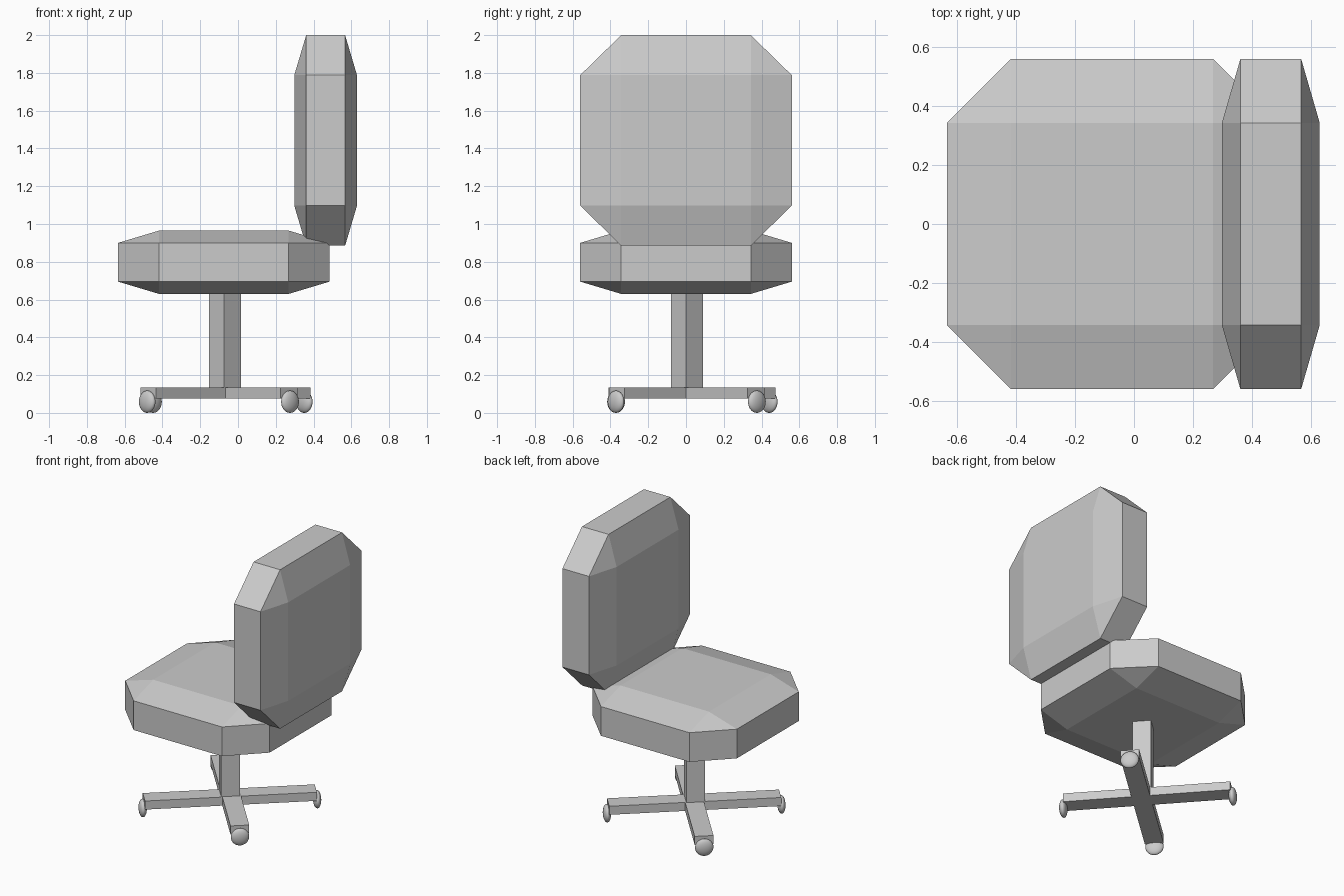
import bpy, bmesh
from math import atan2
from mathutils import Vector, Matrix

if "Cube" in bpy.data.objects:
    bpy.data.objects.remove(bpy.data.objects["Cube"])


def make_object(name, bm):
    bmesh.ops.recalc_face_normals(bm, faces=bm.faces)
    mesh = bpy.data.meshes.new(name)
    bm.to_mesh(mesh)
    bm.free()
    obj = bpy.data.objects.new(name, mesh)
    bpy.context.collection.objects.link(obj)
    return obj


def cushion(name, low, high, inset):
    """Box with every edge chamfered, inset differently along each axis."""
    bm = bmesh.new()
    for axis in range(3):
        for i in range(8):
            p = []
            for k in range(3):
                d = 0 if k == axis else inset[k]
                p.append(high[k] - d if i >> k & 1 else low[k] + d)
            bm.verts.new(p)
    bmesh.ops.convex_hull(bm, input=bm.verts)
    bmesh.ops.dissolve_limit(bm, angle_limit=0.01, verts=bm.verts, edges=bm.edges)
    return make_object(name, bm)


def box(name, centre, size, angle):
    bm = bmesh.new()
    bmesh.ops.create_cube(bm, size=1)
    bm.transform(Matrix.Translation(centre) @ Matrix.Rotation(angle, 4, 'Z')
                 @ Matrix.Diagonal((*size, 1)))
    return make_object(name, bm)


# Seat and backrest
cushion("seat", (-0.635, -0.56, 0.63), (0.485, 0.56, 0.965), (0.217, 0.217, 0.065))
cushion("backrest", (0.298, -0.56, 0.885), (0.63, 0.56, 2.0), (0.063, 0.217, 0.212))

# Post, turned to line up with the base
turn = atan2(0.735, 0.82)
box("post", (-0.07, 0.005, 0.37), (0.12, 0.12, 0.53), turn)

# Two crossed base beams with a flattened caster at each end
beams = [((-0.475, -0.365), (0.345, 0.37)), ((0.27, -0.365), (-0.445, 0.435))]
for n, (a, b) in enumerate(beams, 1):
    a, b = Vector(a), Vector(b)
    mid, run = (a + b) / 2, b - a
    angle = atan2(run.y, run.x)
    box(f"base_beam_{n}", (mid.x, mid.y, 0.105), (run.length, 0.12, 0.06), angle)
    for side, end in (("a", a), ("b", b)):
        pos = end + (end - mid).normalized() * 0.008
        bm = bmesh.new()
        bmesh.ops.create_uvsphere(bm, u_segments=24, v_segments=16, radius=1)
        bm.transform(Matrix.Translation((pos.x, pos.y, 0.059))
                     @ Matrix.Rotation(angle, 4, 'Z')
                     @ Matrix.Diagonal((0.026, 0.059, 0.059, 1)))
        for f in bm.faces:
            f.smooth = True
        make_object(f"caster_{n}{side}", bm)
